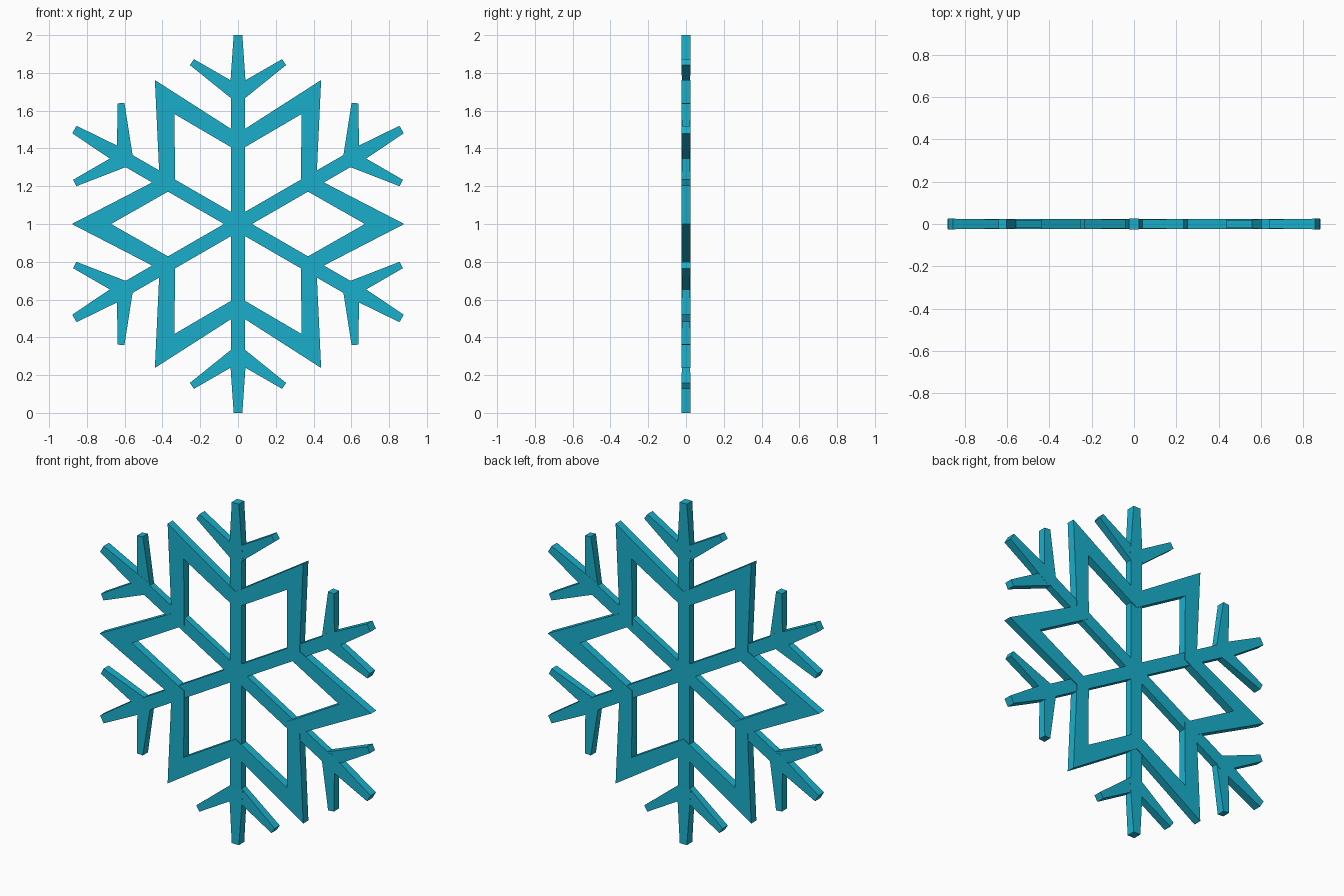
import bpy, bmesh
from math import sin, cos, radians
from mathutils import Vector, Matrix

if "Cube" in bpy.data.objects:
    bpy.data.objects.remove(bpy.data.objects["Cube"])

CENTER = Matrix.Translation((0, 0, 1))

ice = bpy.data.materials.new("ice_blue")
ice.diffuse_color = (0.01, 0.43, 0.6, 1)
ice.use_nodes = True
ice.node_tree.nodes["Principled BSDF"].inputs["Base Color"].default_value = ice.diffuse_color


def finish(name, bm):
    bmesh.ops.recalc_face_normals(bm, faces=bm.faces)
    mesh = bpy.data.meshes.new(name)
    bm.to_mesh(mesh)
    bm.free()
    mesh.materials.append(ice)
    obj = bpy.data.objects.new(name, mesh)
    bpy.context.collection.objects.link(obj)
    return obj


def bar(bm, a, b, wa, wb, ta, tb):
    """Tapered bar from a to b (x, z), with half widths w and half depths t."""
    a, b = Vector((a[0], 0, a[1])), Vector((b[0], 0, b[1]))
    d = (b - a).normalized()
    side = Vector((d.z, 0, -d.x))
    rings = []
    for p, w, t in ((a, wa, ta), (b, wb, tb)):
        rings.append([bm.verts.new(p + side * w * sx + Vector((0, t * sy, 0)))
                      for sx, sy in ((-1, -1), (1, -1), (1, 1), (-1, 1))])
    lo, hi = rings
    bm.faces.new(lo)
    bm.faces.new(hi)
    for i in range(4):
        j = (i + 1) % 4
        bm.faces.new((lo[i], lo[j], hi[j], hi[i]))


# Six arms: straight spoke, tapered tip and two side branches
for k in range(6):
    bm = bmesh.new()
    bar(bm, (0, 0), (0, 0.70), 0.037, 0.037, 0.020, 0.020)
    bar(bm, (0, 0.68), (0, 1.0), 0.045, 0.023, 0.020, 0.025)
    for s in (-1, 1):
        bar(bm, (0, 0.69), (s * 0.244, 0.857), 0.042, 0.019, 0.019, 0.024)
    bm.transform(CENTER @ Matrix.Rotation(radians(60 * k), 4, 'Y'))
    finish(f"arm_{k + 1}", bm)

# Six-pointed star frame: outer and inner zigzag outlines joined front and back
bm = bmesh.new()
T = 0.024
corners = []
for i in range(12):
    a = radians(30 * i)
    outer, inner = (0.88, 0.672) if i % 2 == 0 else (0.48, 0.385)
    corners.append([bm.verts.new((r * cos(a), y, r * sin(a)))
                    for r, y in ((outer, -T), (outer, T), (inner, T), (inner, -T))])
for i in range(12):
    p, q = corners[i], corners[(i + 1) % 12]
    for j in range(4):
        n = (j + 1) % 4
        bm.faces.new((p[j], p[n], q[n], q[j]))
bm.transform(CENTER)
finish("star_frame", bm)
